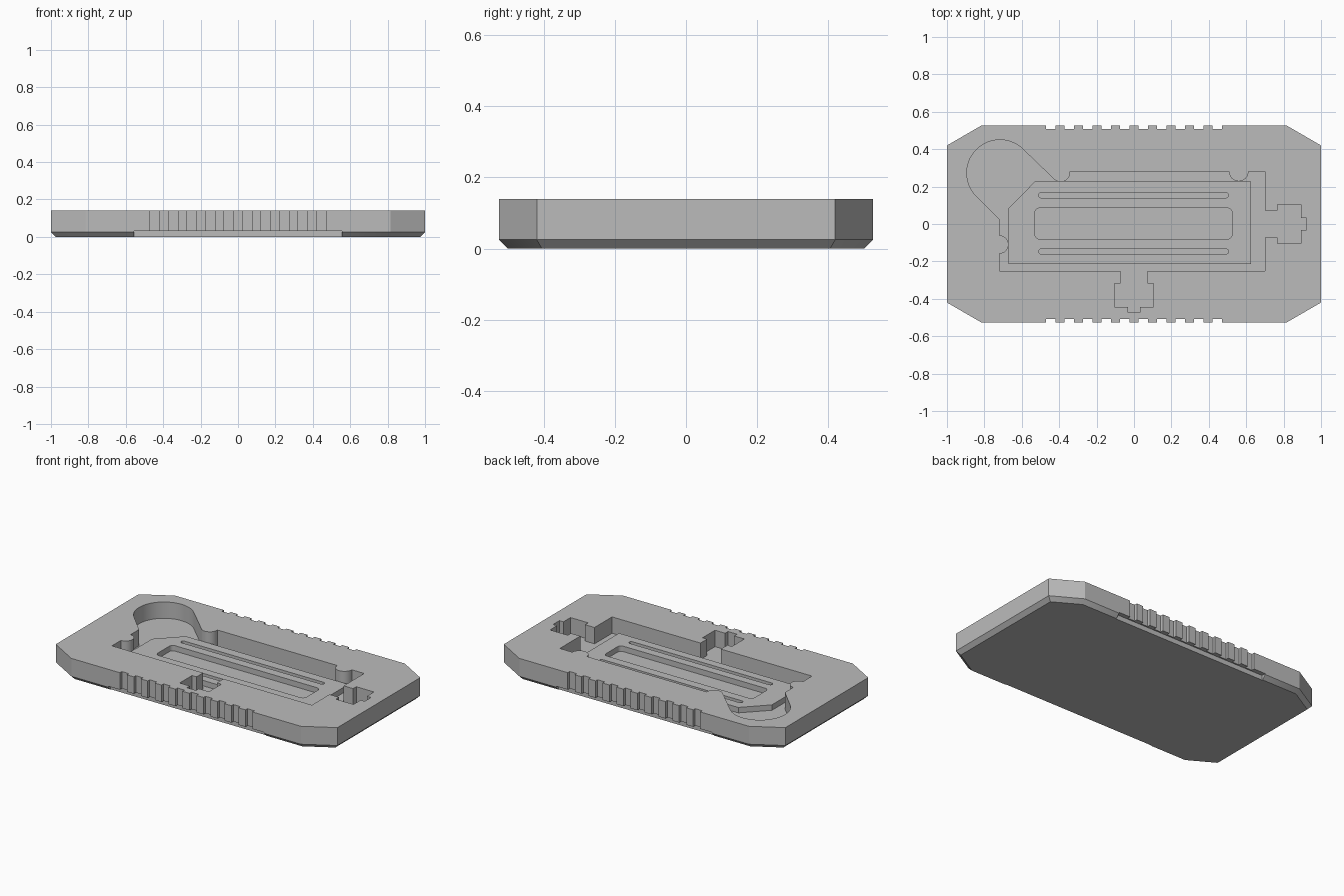
import bpy, bmesh
from math import radians, cos, sin

cube = bpy.data.objects.get("Cube")
if cube:
    bpy.data.objects.remove(cube, do_unlink=True)

TOP, FLOOR, ISLAND_TOP, CHAMFER = 0.14, 0.035, 0.07, 0.025

grey = bpy.data.materials.new("plain grey")
grey.use_nodes = True
grey.diffuse_color = (0.5, 0.5, 0.5, 1)
grey.node_tree.nodes["Principled BSDF"].inputs["Base Color"].default_value = (0.5, 0.5, 0.5, 1)


def add_prism(bm, outline, z0, z1):
    face = bm.faces.new([bm.verts.new((x, y, z0)) for x, y in outline])
    result = bmesh.ops.extrude_face_region(bm, geom=[face])
    verts = [g for g in result["geom"] if isinstance(g, bmesh.types.BMVert)]
    bmesh.ops.translate(bm, verts=verts, vec=(0, 0, z1 - z0))


def make(name, prisms, bevel_bottom=0):
    """Object made of upright prisms, each (outline, z0, z1)."""
    bm = bmesh.new()
    for prism in prisms:
        add_prism(bm, *prism)
    bmesh.ops.recalc_face_normals(bm, faces=bm.faces)
    if bevel_bottom:
        edges = [e for e in bm.edges if all(v.co.z < 0.001 for v in e.verts)]
        for v in {v for e in edges for v in e.verts}:
            v.co.z = bevel_bottom
        bottom = next(f for f in bm.faces if all(v.co.z < TOP / 2 for v in f.verts))
        # sloping rim down to a smaller base
        bmesh.ops.inset_region(bm, faces=[bottom], thickness=bevel_bottom, use_even_offset=True)
        for v in bottom.verts:
            v.co.z = 0
        bmesh.ops.recalc_face_normals(bm, faces=bm.faces)
    mesh = bpy.data.meshes.new(name)
    bm.to_mesh(mesh)
    bm.free()
    mesh.materials.append(grey)
    obj = bpy.data.objects.new(name, mesh)
    bpy.context.collection.objects.link(obj)
    return obj


def carve(obj, prisms):
    cutter = make("cutter", prisms)
    cutter.hide_render = True
    mod = obj.modifiers.new("carve", "BOOLEAN")
    mod.operation, mod.solver, mod.object = "DIFFERENCE", "EXACT", cutter
    bpy.context.view_layer.objects.active = obj
    bpy.ops.object.modifier_apply(modifier=mod.name)
    bpy.data.objects.remove(cutter, do_unlink=True)


def box(x0, x1, y0, y1):
    return [(x0, y0), (x1, y0), (x1, y1), (x0, y1)]


def arc(cx, cy, r, start, end, steps=12):
    angles = [radians(start + (end - start) * i / steps) for i in range(steps + 1)]
    return [(cx + r * cos(a), cy + r * sin(a)) for a in angles]


def rounded(x0, x1, y0, y1, r):
    return (arc(x0 + r, y0 + r, r, 180, 270, 6) + arc(x1 - r, y0 + r, r, 270, 360, 6)
            + arc(x1 - r, y1 - r, r, 0, 90, 6) + arc(x0 + r, y1 - r, r, 90, 180, 6))


# Plate with cut corners and a sloping lower rim
corner = [(1, -0.42), (1, 0.42), (0.815, 0.527), (-0.815, 0.527)]
plate = make("plate", [(corner + [(-1, 0.42), (-1, -0.42), (-0.815, -0.527), (0.815, -0.527)],
                        0, TOP)], CHAMFER)

# Grip notches and the undercut below them on both long sides
notches, undercuts = [], []
for side in (-1, 1):
    for i in range(10):
        x = -0.47 + i * 0.099
        notches.append((box(x, x + 0.05, side * 0.507, side * 0.6), -0.1, 0.3))
    undercuts.append((box(-0.555, 0.555, side * 0.498, side * 0.6), -0.1, 0.031))
carve(plate, notches)
carve(plate, undercuts)

# Stepped key-shaped bay: (distance out, half width)
half_key = [(0, 0.072), (0.067, 0.072), (0.067, 0.104), (0.193, 0.104), (0.193, 0.032), (0.222, 0.032)]
key = [(d, w) for d, w in half_key] + [(d, -w) for d, w in reversed(half_key)]
right_bay = [(0.7 + d, w) for d, w in key]
front_bay = [(w, -0.25 - d) for d, w in key]

# Recess with a round bay in the back right corner, and retaining bumps
recess = [(-0.72, -0.25)]
recess += arc(-0.72, -0.11, 0.049, -90, 90)
recess += [(-0.72, 0.025)]
recess += arc(-0.717, 0.273, 0.177, 225, 45, 28)
recess += arc(-0.392, 0.275, 0.05, 225, 360)
recess += [(-0.342, 0.28)]
recess += arc(0.56, 0.28, 0.052, 180, 360)
recess += [(0.7, 0.28)] + right_bay + [(0.7, -0.25)] + front_bay
carve(plate, [(recess, FLOOR, 0.3)])

# Raised bed inside the recess, with a wide well and two narrow grooves
bed = make("raised_bed", [([(-0.67, -0.213), (0.625, -0.213), (0.625, 0.227),
                            (-0.53, 0.227), (-0.67, 0.085)], FLOOR - 0.005, ISLAND_TOP)])
carve(bed, [(rounded(-0.53, 0.525, -0.08, 0.085, 0.025), FLOOR, 0.3)])
carve(bed, [(rounded(-0.51, 0.505, y - 0.014, y + 0.014, 0.0139), ISLAND_TOP - 0.02, 0.3)
            for y in (-0.147, 0.154)])

# Smooth curved walls, crisp edges
bpy.ops.object.select_all(action="DESELECT")
for obj in (plate, bed):
    obj.select_set(True)
    bpy.context.view_layer.objects.active = obj
bpy.ops.object.shade_smooth_by_angle(angle=radians(30))
